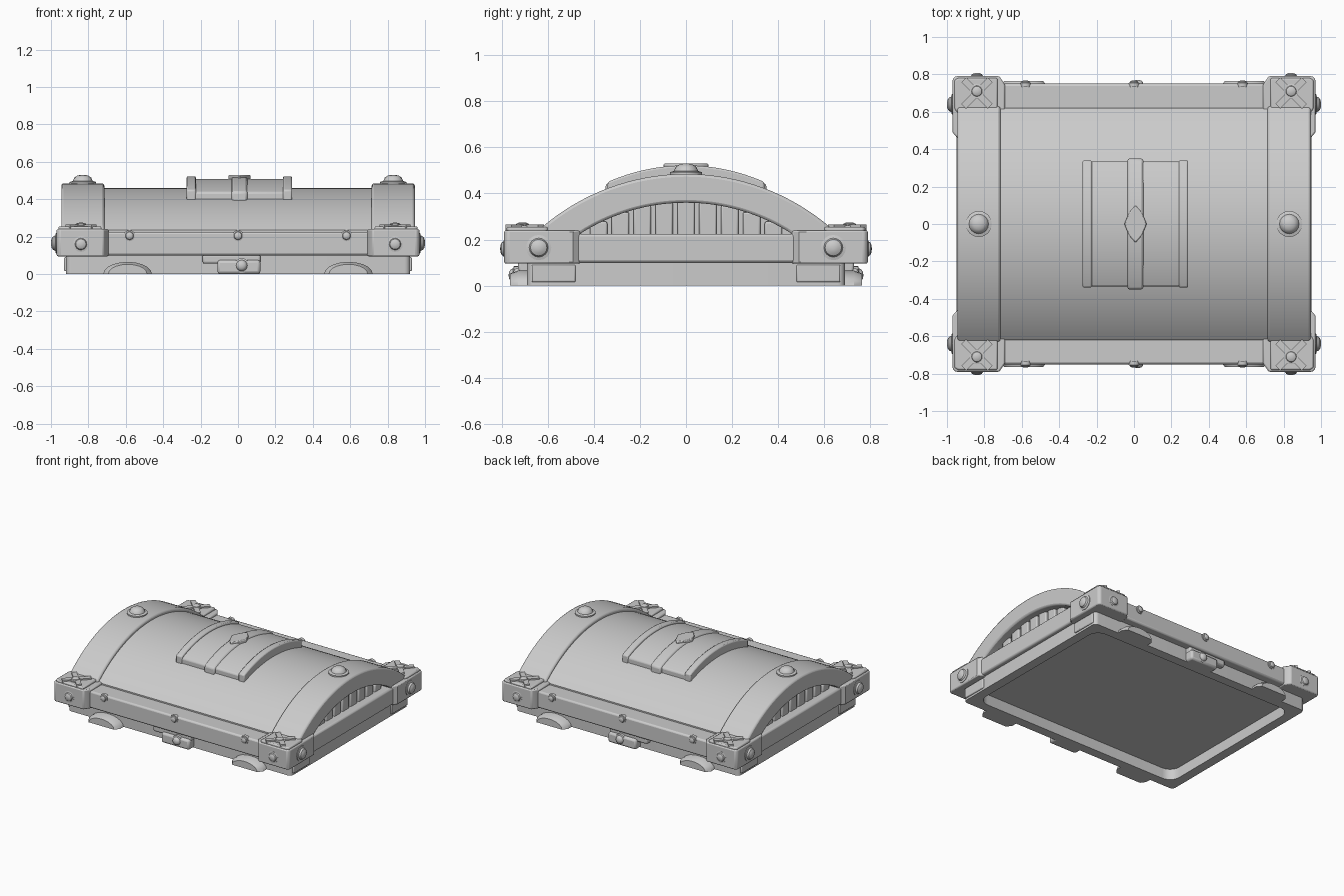
import bpy, math
from mathutils import Matrix, Vector

if "Cube" in bpy.data.objects:
    bpy.data.objects.remove(bpy.data.objects["Cube"])

grey = bpy.data.materials.new("stone grey")
grey.use_nodes = True
COLOUR = (0.6, 0.6, 0.6, 1)
grey.diffuse_color = COLOUR
grey.node_tree.nodes["Principled BSDF"].inputs["Base Color"].default_value = COLOUR


def add(name, verts, faces, bevel=0.0):
    mesh = bpy.data.meshes.new(name)
    mesh.from_pydata(verts, [], faces)
    mesh.materials.append(grey)
    obj = bpy.data.objects.new(name, mesh)
    bpy.context.collection.objects.link(obj)
    if bevel:
        mod = obj.modifiers.new("bevel", "BEVEL")
        mod.width = bevel
        mod.segments = 2
        mod.limit_method = "ANGLE"
        mod.angle_limit = math.radians(40)
    bpy.ops.object.select_all(action="DESELECT")
    obj.select_set(True)
    bpy.context.view_layer.objects.active = obj
    bpy.ops.object.mode_set(mode="EDIT")
    bpy.ops.mesh.select_all(action="SELECT")
    bpy.ops.mesh.normals_make_consistent(inside=False)
    bpy.ops.object.mode_set(mode="OBJECT")
    bpy.ops.object.shade_smooth_by_angle(angle=math.radians(35))
    return obj


def loft(name, loops, bevel=0.0):
    n = len(loops[0])
    verts = [p for loop in loops for p in loop]
    faces = [(k * n + i, k * n + (i + 1) % n, (k + 1) * n + (i + 1) % n, (k + 1) * n + i)
             for k in range(len(loops) - 1) for i in range(n)]
    faces += [tuple(range(n)), tuple(range(len(verts) - n, len(verts)))]
    return add(name, verts, faces, bevel)


def prism_x(name, profile, x0, x1, bevel=0.0):
    return loft(name, [[(x, y, z) for y, z in profile] for x in (x0, x1)], bevel)


def prism_z(name, outline, z0, z1, bevel=0.0):
    return loft(name, [[(x, y, z) for x, y in outline] for z in (z0, z1)], bevel)


def box(name, x0, x1, y0, y1, z0, z1, bevel=0.0):
    return prism_z(name, [(x0, y0), (x1, y0), (x1, y1), (x0, y1)], z0, z1, bevel)


def arc(half, edge, top, n=32):
    """Circular arch from (-half, edge) over (0, top) to (half, edge)."""
    rise = top - edge
    r = (half * half + rise * rise) / (2 * rise)
    a = math.asin(half / r)
    return [(r * math.sin(t), top - r + r * math.cos(t))
            for t in (a * (2 * i / n - 1) for i in range(n + 1))]


def rounded(hx, hy, r, z, n=6):
    pts = []
    for k, (sx, sy) in enumerate(((1, 1), (-1, 1), (-1, -1), (1, -1))):
        for i in range(n + 1):
            a = math.pi / 2 * (k + i / n)
            pts.append((sx * (hx - r) + r * math.cos(a), sy * (hy - r) + r * math.sin(a), z))
    return pts


def rivet(name, at, direction, r, h):
    """Domed stud on a narrow collar."""
    turn = Vector((0, 0, 1)).rotation_difference(Vector(direction)).to_matrix()
    rings = [(r, -h), (r, h * 0.25), (r * 0.75, h * 0.35), (r * 0.65, h * 0.7),
             (r * 0.4, h * 0.93), (r * 0.12, h)]
    loops = [[tuple(Vector(at) + turn @ Vector((q * math.cos(a), q * math.sin(a), z)))
              for a in (math.tau * i / 16 for i in range(16))] for q, z in rings]
    return loft(name, loops)


# Hollow base and rim
loft("base_frame", [rounded(0.92, 0.69, 0.03, 0.11), rounded(0.92, 0.69, 0.03, 0.0),
                    rounded(0.85, 0.62, 0.08, 0.0), rounded(0.85, 0.62, 0.08, 0.08)])
box("rim", -0.95, 0.95, -0.75, 0.75, 0.10, 0.225, 0.012)

# Barrel lid with plain ends set back behind the end arches
prism_x("barrel", arc(0.62, 0.235, 0.46) + [(0.62, 0.2), (-0.62, 0.2)], -0.87, 0.87)

outer, inner = arc(0.63, 0.25, 0.485), arc(0.46, 0.225, 0.36)
band = [(-0.63, 0.2)] + outer + [(0.63, 0.2), (0.46, 0.2)] + inner[::-1] + [(-0.46, 0.2)]
for sx, side in ((1, "left"), (-1, "right")):
    prism_x(side + "_end_arch", band, sx * 0.715, sx * 0.945, 0.012)
    rivet(side + "_top_rivet", (sx * 0.83, 0, 0.48), (0, 0, 1), 0.07, 0.05)
    # Upright slats in the arch opening
    for i in range(-4, 5):
        y = i * 0.095
        top = 0.36 - 0.135 * (y / 0.46) ** 2
        box(side + "_slat", sx * 0.86, sx * 0.89, y - 0.038, y + 0.038, 0.2, top + 0.01, 0.008)

    for sy, end in ((-1, "front"), (1, "back")):
        tag = f"{end}_{side}_"
        # Corner bracket: L-shaped wrap, raised cap and crossed straps
        ell = [(0.69, 0.745), (0.72, 0.79), (0.955, 0.79), (0.97, 0.775), (0.97, 0.49),
               (0.945, 0.46), (0.90, 0.46), (0.90, 0.60), (0.69, 0.60)]
        prism_z(tag + "corner_bracket", [(sx * x, sy * y) for x, y in ell], 0.095, 0.24, 0.008)
        cap = [(0.73, 0.60), (0.95, 0.60), (0.96, 0.62), (0.96, 0.77), (0.94, 0.78), (0.73, 0.78)]
        prism_z(tag + "corner_cap", [(sx * x, sy * y) for x, y in cap], 0.23, 0.255, 0.008)
        for d in (1, -1):
            strap = [Matrix.Rotation(d * math.pi / 4, 2) @ Vector(p)
                     for p in ((-0.1, -0.018), (0.1, -0.018), (0.1, 0.018), (-0.1, 0.018))]
            prism_z(tag + "corner_strap", [(sx * 0.84 + p.x, sy * 0.70 + p.y) for p in strap],
                    0.24, 0.265)
        rivet(tag + "cap_rivet", (sx * 0.84, sy * 0.71, 0.255), (0, 0, 1), 0.04, 0.02)
        rivet(tag + "face_rivet", (sx * 0.84, sy * 0.785, 0.16), (0, sy, 0), 0.042, 0.022)
        rivet(tag + "side_rivet", (sx * 0.965, sy * 0.64, 0.165), (sx, 0, 0), 0.055, 0.035)
        # Lower fittings on the base
        box(tag + "base_plate", sx * 0.9, sx * 0.93, sy * 0.48, sy * 0.67, 0.015, 0.09, 0.006)
        lump = [(0.13 * math.cos(math.pi * i / 10), 0.065 * math.sin(math.pi * i / 10))
                for i in range(11)]
        loft(tag + "hinge_foot", [[(sx * 0.59 + x * k, sy * y, z * k) for x, z in lump]
                                  for k, y in ((1, 0.66), (1, 0.73), (0.8, 0.765))])
        rivet(tag + "rim_stud", (sx * 0.58, sy * 0.75, 0.205), (0, sy, 0), 0.03, 0.018)

# Centre latch pieces under the rim
for sy, end in ((-1, "front"), (1, "back")):
    box(end + "_latch_plate", -0.19, 0.12, sy * 0.66, sy * 0.73, 0.055, 0.105, 0.012)
    box(end + "_latch_tongue", -0.11, 0.12, sy * 0.66, sy * 0.75, 0.0, 0.075, 0.015)
    rivet(end + "_latch_knob", (0.02, sy * 0.74, 0.045), (0, sy, 0), 0.04, 0.03)
    rivet(end + "_rim_stud", (0, sy * 0.75, 0.205), (0, sy, 0), 0.03, 0.018)

# Curved top plate with raised borders and centre spine
def shell(half, edge, top, thick):
    low = [(y, z - thick) for y, z in arc(half, edge, top, 24)]
    return arc(half, edge, top, 24) + low[::-1]

prism_x("top_plate", shell(0.335, 0.437, 0.508, 0.07), -0.275, 0.29, 0.01)
for x0, x1 in ((-0.275, -0.225), (0.24, 0.29)):
    prism_x("top_plate_border", shell(0.34, 0.45, 0.522, 0.06), x0, x1, 0.008)
prism_x("top_plate_spine", shell(0.35, 0.44, 0.52, 0.06), -0.035, 0.05, 0.012)
diamond = [(0.06, 0), (0.035, 0.06), (0.0, 0.10), (-0.035, 0.06),
           (-0.06, 0), (-0.035, -0.06), (0.0, -0.10), (0.035, -0.06)]
prism_z("top_plate_boss", [(x + 0.008, y) for x, y in diamond], 0.49, 0.53, 0.006)
